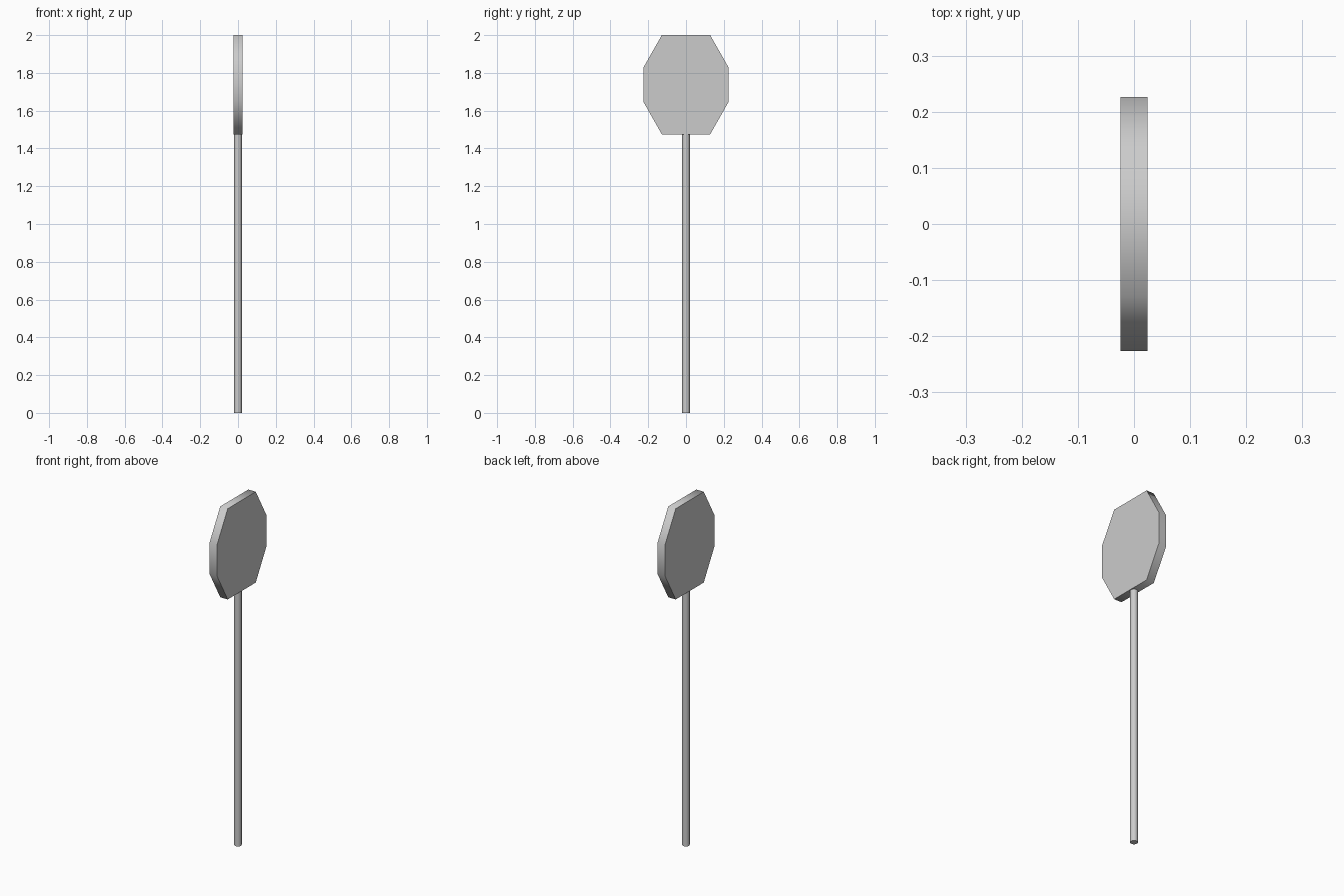
import bpy, bmesh
from math import radians

if "Cube" in bpy.data.objects:
    bpy.data.objects.remove(bpy.data.objects["Cube"])


def smooth(obj, angle):
    bpy.ops.object.select_all(action='DESELECT')
    obj.select_set(True)
    bpy.context.view_layer.objects.active = obj
    bpy.ops.object.shade_smooth_by_angle(angle=radians(angle))


# Sign plate: tall octagon extruded along x, rim shaded smooth
HALF_T, MID_Z = 0.024, 1.7375
corner = [(0.128, 0.2625), (0.226, 0.09)]
half = corner + [(y, -z) for y, z in reversed(corner)]
outline = half + [(-y, -z) for y, z in half]

bm = bmesh.new()
face = bm.faces.new([bm.verts.new((-HALF_T, y, MID_Z + z)) for y, z in outline])
ext = bmesh.ops.extrude_face_region(bm, geom=[face], use_keep_orig=True)
verts = [g for g in ext["geom"] if isinstance(g, bmesh.types.BMVert)]
bmesh.ops.translate(bm, verts=verts, vec=(2 * HALF_T, 0, 0))
bmesh.ops.recalc_face_normals(bm, faces=bm.faces)
mesh = bpy.data.meshes.new("sign_plate")
bm.to_mesh(mesh)
bm.free()
plate = bpy.data.objects.new("sign_plate", mesh)
bpy.context.collection.objects.link(plate)
smooth(plate, 65)

# Post: slim round pole from the ground to the underside of the plate
POST_H = 1.476
bpy.ops.mesh.primitive_cylinder_add(vertices=16, radius=0.02, depth=POST_H,
                                    location=(0, 0, POST_H / 2))
post = bpy.context.object
post.name = "post"
smooth(post, 40)
